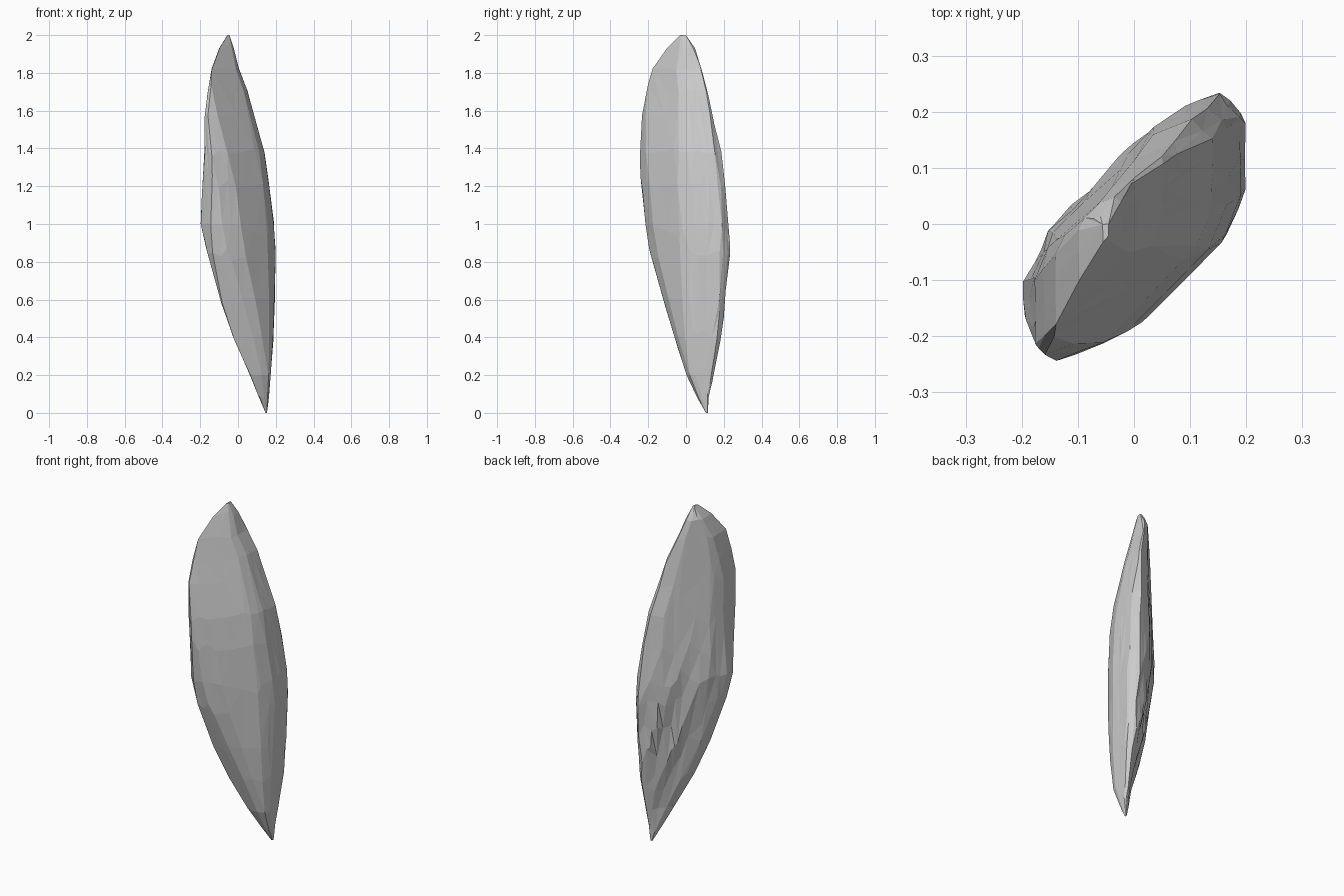
import bpy, bmesh, math, random
from mathutils import Vector

if "Cube" in bpy.data.objects:
    bpy.data.objects.remove(bpy.data.objects["Cube"])

random.seed(7)
R = math.sqrt(0.5)

# Blade profile: z, xmin, xmax, ymin, ymax, then extents along the two plan diagonals
# s = (x+y)/sqrt2 is the width direction, t = (x-y)/sqrt2 the thickness direction
PROFILE = [
    (0.00, .145, .154, .105, .116, .178, .189, .022, .034),
    (0.08, .112, .163, .06, .122, .125, .196, .01, .062),
    (0.20, .063, .173, .003, .158, .05, .216, -.0, .10),
    (0.40, -.03, .186, -.06, .213, -.06, .25, -.035, .12),
    (0.60, -.10, .193, -.12, .224, -.147, .262, -.072, .13),
    (0.84, -.165, .198, -.188, .242, -.225, .275, -.096, .134),
    (1.00, -.20, .189, -.215, .233, -.254, .266, -.106, .134),
    (1.20, -.188, .165, -.236, .215, -.264, .24, -.10, .127),
    (1.38, -.178, .14, -.248, .198, -.274, .206, -.09, .11),
    (1.57, -.176, .085, -.246, .143, -.278, .15, -.082, .076),
    (1.70, -.16, .052, -.235, .115, -.255, .112, -.078, .05),
    (1.82, -.14, .005, -.214, .088, -.222, .06, -.074, .028),
    (1.93, -.10, -.022, -.14, .05, -.14, .01, -.07, .003),
    (2.00, -.055, -.045, -.035, .0, -.06, -.03, -.048, -.016),
]
AXES = [(-1, 0), (1, 0), (0, -1), (0, 1), (-R, -R), (R, R), (-R, R), (R, -R)]
SIDES = 72
C, S = math.cos(math.pi / 8), math.sin(math.pi / 8)


def section(row):
    """Lens-like cross-section touching the eight extents of one row."""
    z, ext = row[0], row[1:]
    s0, t0 = (ext[4] + ext[5]) / 2, (ext[6] + ext[7]) / 2
    hs, ht = (ext[5] - ext[4]) / 2, (ext[7] - ext[6]) / 2
    cx, cy = (s0 + t0) * R, (s0 - t0) * R
    planes = []
    for i, (nx, ny) in enumerate(AXES):
        reach = ext[i] * (-1 if i % 2 == 0 else 1) - (nx * cx + ny * cy)
        planes.append((nx, ny, max(reach, .002)))
    # Bevelled flanks between the broad faces and the edges
    for limit, ss, ts in ((1, 1, 1), (2, -1, 1), (0, -1, -1), (3, 1, -1)):
        corner = planes[limit][2] / R - ht
        n = (S * ss + C * ts) * R, (S * ss - C * ts) * R
        planes.append((*n, max(.88 * (S * corner + C * ht), .002)))
    pts = []
    for k in range(SIDES):
        a = 2 * math.pi * k / SIDES
        ds, dt = math.cos(a) * hs, math.sin(a) * ht
        dx, dy = (ds + dt) * R, (ds - dt) * R
        f = 1 / max((nx * dx + ny * dy) / h for nx, ny, h in planes)
        p = Vector((cx + dx * f, cy + dy * f, z))
        # Diagonal flake scars on the rear face, fading at the edges and tips
        back = max(0, -math.sin(a)) ** .7
        if back > 0.2:
            s = (p.x + p.y) * R
            fade = max(0, 1 - abs(z - .65) / .75)
            cut = .02 * back * fade * abs(math.sin(22 * (s + .35 * z)))
            p += Vector((R, -R, 0)) * cut
        # Small chips so the facets look struck rather than moulded
        if 0 < z < 2:
            c = Vector((cx, cy, z))
            p = c + (p - c) * (1 + random.uniform(-.008, .008))
        pts.append(p)
    return pts


# Add in-between rows
rows = []
for a, b in zip(PROFILE, PROFILE[1:]):
    rows.append(a)
    rows.append(tuple((u + v) / 2 for u, v in zip(a, b)))
rows.append(PROFILE[-1])

# Stone blade body
bm = bmesh.new()
rings = [[bm.verts.new(p) for p in section(r)] for r in rows]
for lo, hi in zip(rings, rings[1:]):
    for k in range(SIDES):
        j = (k + 1) % SIDES
        bm.faces.new((lo[k], lo[j], hi[j], hi[k]))
bm.faces.new(rings[0][::-1])
bm.faces.new(rings[-1])
bmesh.ops.triangulate(bm, faces=bm.faces[:])
bmesh.ops.recalc_face_normals(bm, faces=bm.faces[:])
mesh = bpy.data.meshes.new("stone_blade")
bm.to_mesh(mesh)
bm.free()
blade = bpy.data.objects.new("stone_blade", mesh)
bpy.context.collection.objects.link(blade)

# Irregular flat facets
dec = blade.modifiers.new("facets", 'DECIMATE')
dec.ratio = 0.12
